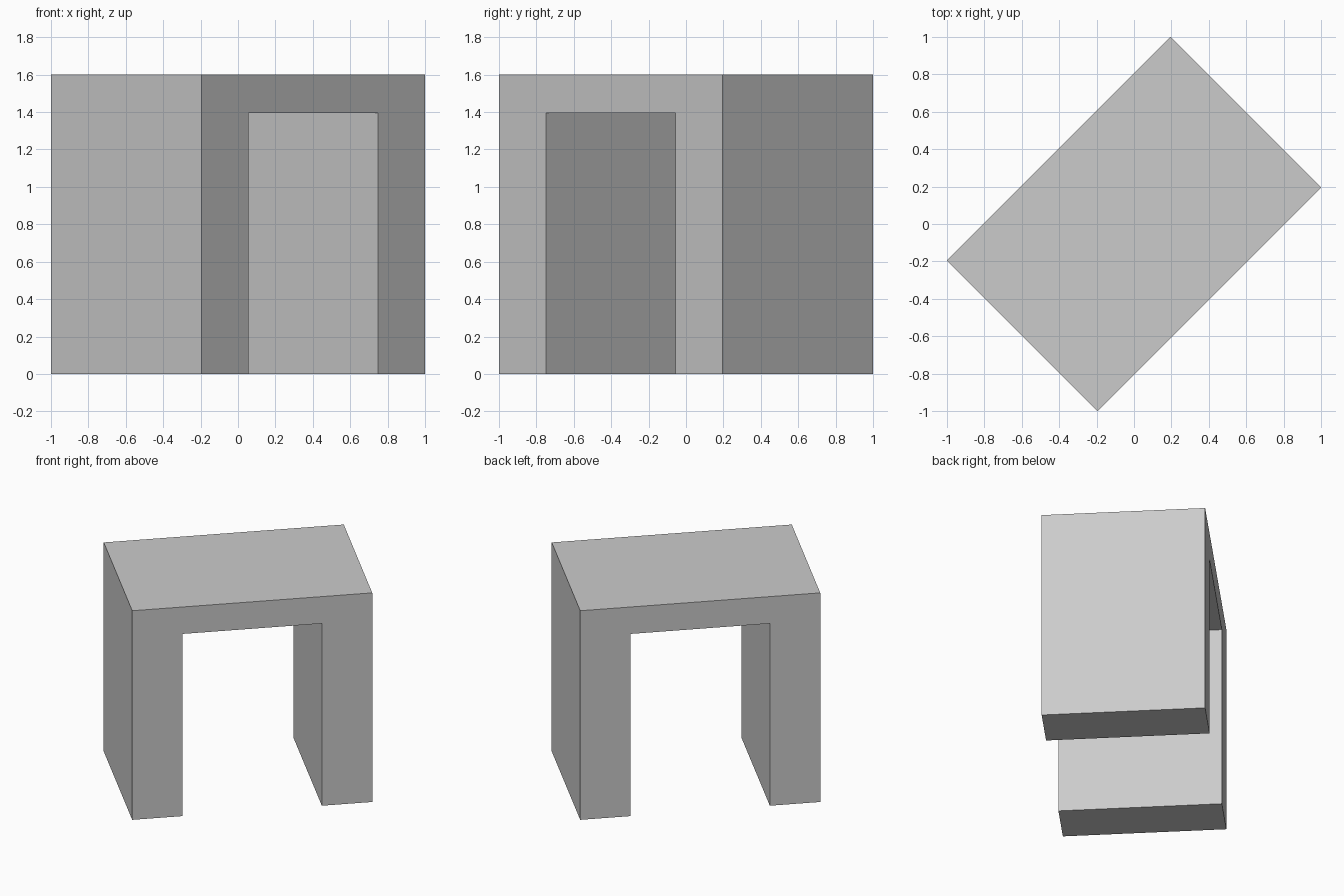
import bpy
from math import radians
from mathutils import Matrix

cube = bpy.data.objects.get("Cube")
if cube:
    bpy.data.objects.remove(cube, do_unlink=True)

# Single plain grey
grey = bpy.data.materials.new("light grey")
grey.use_nodes = True
colour = (0.6, 0.6, 0.6, 1)
grey.diffuse_color = colour
grey.node_tree.nodes["Principled BSDF"].inputs["Base Color"].default_value = colour

LENGTH, DEPTH, HEIGHT = 1.69, 1.138, 1.6
LEG, SLAB = 0.355, 0.206
TURN = Matrix.Rotation(radians(45), 4, "Z")


def box(name, size, centre):
    bpy.ops.mesh.primitive_cube_add(size=1)
    ob = bpy.context.object
    ob.name = name
    ob.data.transform(TURN @ Matrix.Translation(centre) @ Matrix.Diagonal((*size, 1)))
    ob.data.materials.append(grey)
    return ob


# Flat top spanning two solid side panels, turned 45 degrees
box("table_top", (LENGTH, DEPTH, SLAB), (0, 0, HEIGHT - SLAB / 2))
leg_height = HEIGHT - SLAB
for name, side in (("left_leg", 1), ("right_leg", -1)):
    box(name, (LEG, DEPTH, leg_height), (side * (LENGTH - LEG) / 2, 0, leg_height / 2))
